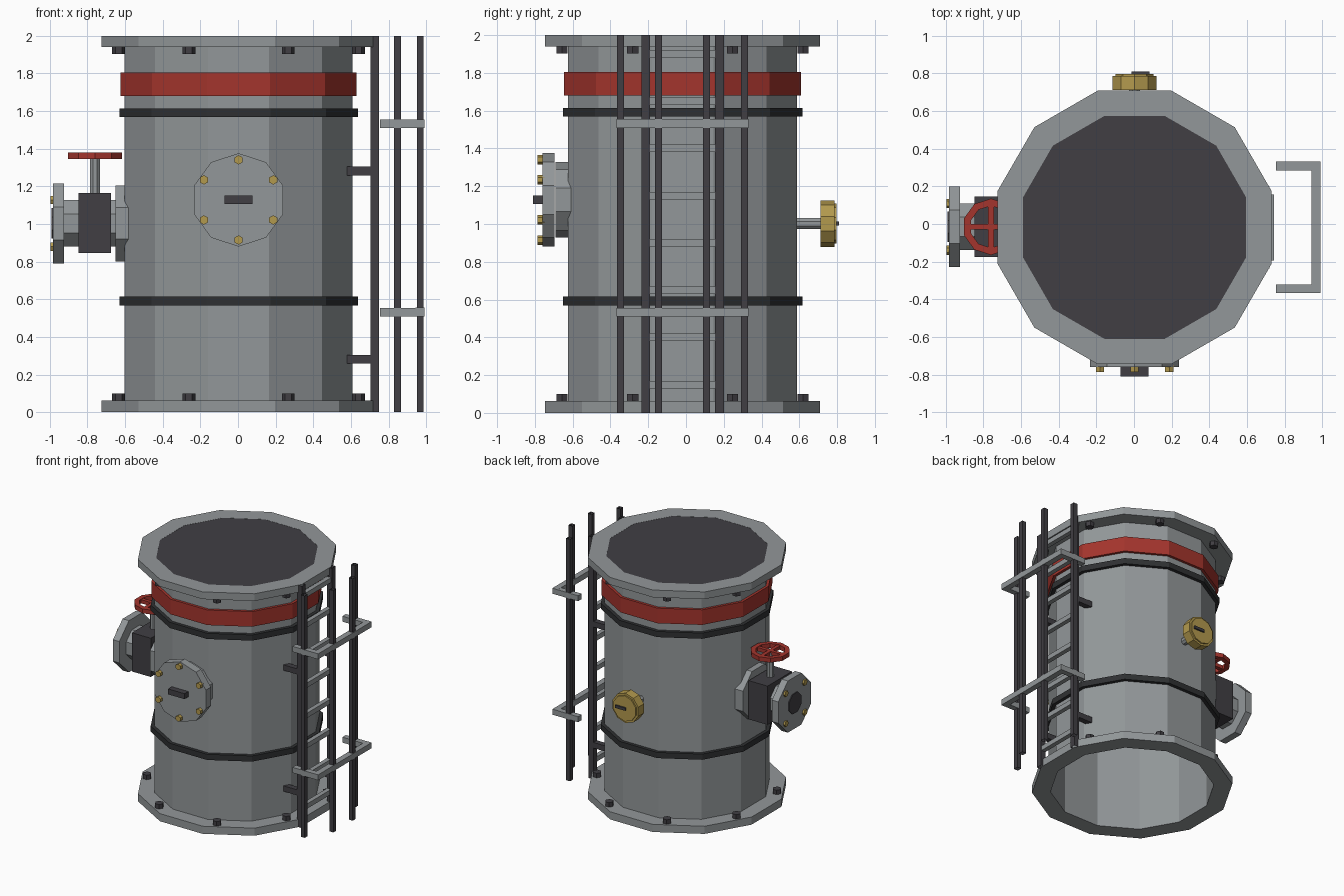
import bpy, bmesh
from math import sin, cos, pi, radians

if "Cube" in bpy.data.objects:
    bpy.data.objects.remove(bpy.data.objects["Cube"])

CX, CY = 0.003, -0.018      # axis of the tank


def material(name, rgb):
    m = bpy.data.materials.new(name)
    m.diffuse_color = (*rgb, 1)
    m.use_nodes = True
    m.node_tree.nodes["Principled BSDF"].inputs["Base Color"].default_value = m.diffuse_color
    return m


GREY = material("steel grey", (0.29, 0.31, 0.32))
DARK = material("dark iron", (0.052, 0.049, 0.057))
BLACK = material("black rubber", (0.028, 0.03, 0.032))
RED = material("red paint", (0.37, 0.035, 0.026))
GOLD = material("brass", (0.45, 0.32, 0.075))


def finish(bm, name, mat):
    bmesh.ops.recalc_face_normals(bm, faces=bm.faces)
    me = bpy.data.meshes.new(name)
    bm.to_mesh(me)
    bm.free()
    me.materials.append(mat)
    ob = bpy.data.objects.new(name, me)
    bpy.context.collection.objects.link(ob)
    return ob


def lathe(name, mat, n, profile, axis, c, rot=0.0, ring=False):
    """n-sided turned part; profile is (radius, position along axis), c the two other coordinates."""
    bm = bmesh.new()
    loops = []
    for r, h in profile:
        loop = []
        for i in range(n):
            t = radians(rot) + 2 * pi * i / n
            a, b = c[0] + r * cos(t), c[1] + r * sin(t)
            loop.append(bm.verts.new({'z': (a, b, h), 'x': (h, a, b), 'y': (a, h, b)}[axis]))
        loops.append(loop)
    pairs = list(zip(loops, loops[1:]))
    if ring:
        pairs.append((loops[-1], loops[0]))
    else:
        bm.faces.new(loops[0])
        bm.faces.new(loops[-1])
    for p, q in pairs:
        for i in range(n):
            j = (i + 1) % n
            bm.faces.new((p[i], p[j], q[j], q[i]))
    return finish(bm, name, mat)


def hoop(name, mat, n, ro, ri, z0, z1, c=(CX, CY), rot=15):
    return lathe(name, mat, n, [(ro, z0), (ro, z1), (ri, z1), (ri, z0)], 'z', c, rot, True)


def box(name, mat, x, y, z, open_ends=False):
    bm = bmesh.new()
    bmesh.ops.create_cube(bm, size=1)
    for v in bm.verts:
        v.co = [lo + (hi - lo) * (k + 0.5) for (lo, hi), k in zip((x, y, z), v.co)]
    bmesh.ops.recalc_face_normals(bm, faces=bm.faces)
    if open_ends:
        bmesh.ops.delete(bm, geom=[f for f in bm.faces if abs(f.normal.z) > 0.9], context='FACES')
    return finish(bm, name, mat)


def span(mid, width):
    return (mid - width / 2, mid + width / 2)


# Tank shell, end flanges, lid and bands
hoop("tank_shell", GREY, 12, 0.628, 0.615, 0.03, 1.97)
hoop("bottom_flange", GREY, 12, 0.753, 0.614, 0.0, 0.063)
hoop("top_flange", GREY, 12, 0.753, 0.614, 1.94, 2.0)
lathe("top_lid", DARK, 12, [(0.614, 1.99), (0.614, 1.999)], 'z', (CX, CY), 15)
hoop("lower_band", BLACK, 12, 0.656, 0.62, 0.568, 0.615)
hoop("upper_band", BLACK, 12, 0.656, 0.62, 1.568, 1.615)
hoop("red_band", RED, 12, 0.65, 0.62, 1.68, 1.805)

# Flange bolts
for i in range(8):
    t = radians(22.5 + 45 * i)
    c = (CX + 0.69 * cos(t), CY + 0.69 * sin(t))
    lathe("bottom_flange_bolt", DARK, 6, [(0.034, 0.06), (0.034, 0.1)], 'z', c)
    lathe("top_flange_bolt", DARK, 6, [(0.034, 1.903), (0.034, 1.945)], 'z', c)

# Front hatch
HZ = 1.128
lathe("hatch_collar", GREY, 10, [(0.2, -0.55), (0.2, -0.69)], 'y', (CX, HZ), 90)
lathe("hatch_cover", GREY, 10, [(0.248, -0.695), (0.248, -0.761)], 'y', (CX, HZ), 90)
for i in range(6):
    t = radians(30 + 60 * i)
    lathe("hatch_bolt", GOLD, 6, [(0.025, -0.75), (0.025, -0.787)], 'y',
          (CX + 0.213 * cos(t), HZ + 0.213 * sin(t)), 30)
box("hatch_handle", DARK, span(CX, 0.15), (-0.81, -0.75), span(HZ, 0.045))

# Side valve
V = (CY + 0.003, 1.003)
lathe("valve_collar", GREY, 8, [(0.218, -0.652), (0.218, -0.5)], 'x', V, 22.5)
lathe("valve_pipe", GREY, 8, [(0.134, -0.95), (0.134, -0.58)], 'x', V, 22.5)
lathe("valve_outer_flange", GREY, 8, [(0.231, -0.983), (0.231, -0.925)], 'x', V, 22.5)
lathe("valve_bore", DARK, 8, [(0.088, -0.99), (0.088, -0.97)], 'x', V, 22.5)
for i in range(4):
    t = radians(45 + 90 * i)
    lathe("valve_bolt", GOLD, 6, [(0.025, -0.997), (0.025, -0.97)], 'x',
          (V[0] + 0.175 * cos(t), V[1] + 0.175 * sin(t)))
box("valve_body", DARK, (-0.847, -0.675), span(V[0], 0.32), (0.845, 1.165))
W = (-0.76, V[0])
lathe("valve_stem", GREY, 8, [(0.028, 1.15), (0.028, 1.365)], 'z', W, 22.5)
hoop("handwheel_rim", RED, 10, 0.15, 0.112, 1.345, 1.381, W, 90)
box("handwheel_spoke_x", RED, span(W[0], 0.24), span(W[1], 0.03), (1.348, 1.378))
box("handwheel_spoke_y", RED, span(W[0], 0.03), span(W[1], 0.24), (1.348, 1.378))

# Back gauge
G = (CX, 1.002)
lathe("gauge_stem", GREY, 8, [(0.031, 0.55), (0.031, 0.73)], 'y', G, 22.5)
lathe("gauge_case", GOLD, 10, [(0.123, 0.712), (0.123, 0.787)], 'y', G, 90)
lathe("gauge_face", GOLD, 10, [(0.106, 0.78), (0.106, 0.798)], 'y', G, 90)
box("gauge_needle", DARK, (-0.012, 0.082), (0.79, 0.81), (0.991, 1.014))

# Ladder rails, brackets and safety cage (both sides)
for s in (-1, 1):
    y = CY + s * 0.195
    box("ladder_rail", DARK, (0.705, 0.75), span(y, 0.046), (0, 2), True)
    for z in (0.282, 1.282):
        box("ladder_bracket", DARK, (0.58, 0.72), span(y, 0.046), span(z, 0.046))
    box("cage_side_bar", DARK, (0.83, 0.866), span(CY + s * 0.328, 0.038), (0, 2), True)
    box("cage_front_bar", DARK, (0.95, 0.986), span(CY + s * 0.127, 0.038), (0, 2), True)

# Rungs
for i in range(8):
    box("ladder_rung", GREY, (0.707, 0.744), span(CY, 0.35), span(0.15 + 0.25 * i, 0.04))

# Cage hoops
for z in (0.532, 1.532):
    for s in (-1, 1):
        box("cage_hoop_arm", GREY, (0.755, 0.985), span(CY + s * 0.326, 0.046), span(z, 0.045))
    box("cage_hoop_front", GREY, (0.942, 0.99), span(CY, 0.698), span(z, 0.046))
